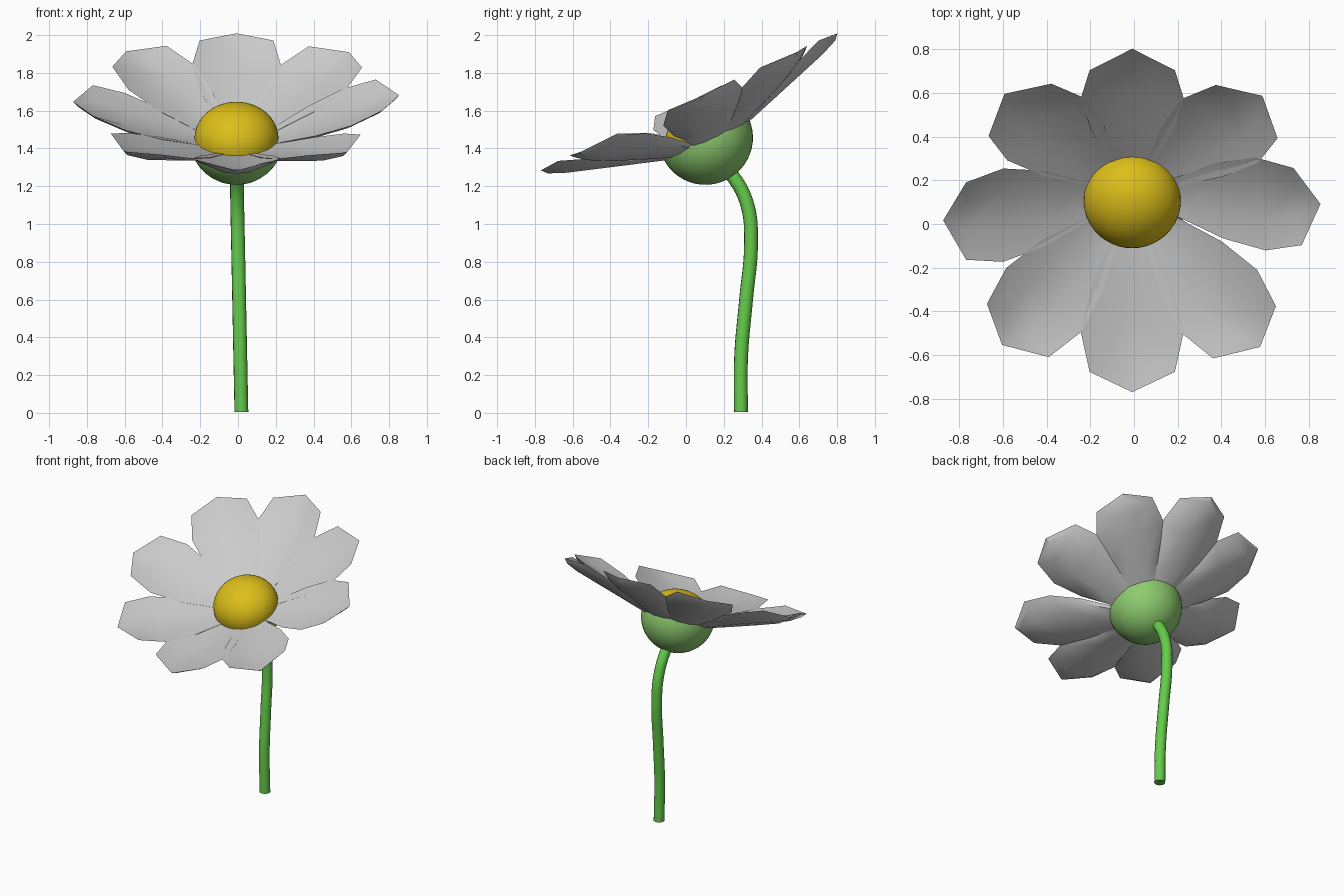
import bpy, bmesh
from math import radians
from mathutils import Matrix, Vector

if "Cube" in bpy.data.objects:
    bpy.data.objects.remove(bpy.data.objects["Cube"])

# Frame of the tilted flower head (local z is the flower axis)
HEAD = Matrix.Translation((-0.008, 0.105, 1.455)) @ Matrix.Rotation(radians(24.8), 4, 'X')


def material(name, color):
    m = bpy.data.materials.new(name)
    m.diffuse_color = (*color, 1)
    m.use_nodes = True
    m.node_tree.nodes["Principled BSDF"].inputs["Base Color"].default_value = m.diffuse_color
    return m


def add_object(name, bm, matrix, mat=None, angle=40):
    me = bpy.data.meshes.new(name)
    bmesh.ops.recalc_face_normals(bm, faces=bm.faces)
    bm.to_mesh(me)
    bm.free()
    ob = bpy.data.objects.new(name, me)
    bpy.context.collection.objects.link(ob)
    ob.matrix_world = matrix
    if mat:
        me.materials.append(mat)
    smooth(ob, angle)
    return ob


def smooth(ob, angle):
    bpy.ops.object.select_all(action='DESELECT')
    ob.select_set(True)
    bpy.context.view_layer.objects.active = ob
    bpy.ops.object.shade_smooth_by_angle(angle=radians(angle))


def half_ball(name, radius, height, side, mat):
    bm = bmesh.new()
    bmesh.ops.create_uvsphere(bm, u_segments=40, v_segments=24, radius=1)
    geom = bm.verts[:] + bm.edges[:] + bm.faces[:]
    bmesh.ops.bisect_plane(bm, geom=geom, dist=1e-4, plane_co=(0, 0, 0),
                           plane_no=(0, 0, side), clear_inner=True)
    bmesh.ops.holes_fill(bm, edges=[e for e in bm.edges if e.is_boundary])
    bmesh.ops.scale(bm, vec=(radius, radius, height), verts=bm.verts)
    return add_object(name, bm, HEAD, mat)


def petal_mesh():
    # rows from base outwards: distance, half width, edge rise
    rows = [(0.14, 0.07, 0.0), (0.25, 0.12, 0.008), (0.40, 0.19, 0.018),
            (0.59, 0.235, 0.03), (0.76, 0.195, 0.04)]
    bm = bmesh.new()

    def layer(width, shift, drop):
        grid = []
        for r, w, rise in rows:
            z = (r - 0.2) * 0.318 - drop
            grid.append([bm.verts.new((r - shift, s * w * width,
                         z + (rise if abs(s) == 1 else -0.006)))
                         for s in (-1, -0.4, 0.4, 1)])
        tip = bm.verts.new((0.865 - 1.8 * shift, 0, 0.211 - drop))
        for a, b in zip(grid, grid[1:]):
            for i in range(3):
                bm.faces.new((a[i], a[i + 1], b[i + 1], b[i]))
        for i in range(3):
            bm.faces.new((grid[-1][i], grid[-1][i + 1], tip))
        return ([g[0] for g in grid] + [tip] + [g[3] for g in reversed(grid)]
                + [grid[0][2], grid[0][1]])

    # cupped upper face, smaller lower face, slanted rim between them
    top = layer(1, 0, 0)
    low = layer(0.84, 0.015, 0.03)
    n = len(top)
    for i in range(n):
        j = (i + 1) % n
        bm.faces.new((top[i], top[j], low[j], low[i]))
    return bm


# Petals
angles = [5.5, 46.5, 90, 132.5, 180, 226.5, 270, 312.5]
for k, a in enumerate(angles):
    add_object(f"petal_{k + 1}", petal_mesh(), HEAD @ Matrix.Rotation(radians(a), 4, 'Z'))

# Yellow centre and green cup beneath the petals
half_ball("flower_centre", 0.222, 0.185, 1, material("yellow", (0.72, 0.52, 0.01)))
half_ball("flower_cup", 0.25, 0.247, -1, material("light_green", (0.27, 0.6, 0.16)))

# Curved stem
path = [(0.018, 0.291, 0.005), (0.012, 0.292, 0.3), (0.006, 0.318, 0.6), (0.0, 0.344, 0.9),
        (-0.004, 0.325, 1.1), (-0.006, 0.25, 1.25), (-0.008, 0.17, 1.33)]
cu = bpy.data.curves.new("stem", 'CURVE')
cu.dimensions = '3D'
cu.bevel_depth = 0.037
cu.bevel_resolution = 4
cu.use_fill_caps = True
cu.resolution_u = 8
sp = cu.splines.new('BEZIER')
sp.bezier_points.add(len(path) - 1)
for p, co in zip(sp.bezier_points, path):
    p.co = Vector(co)
    p.handle_left_type = p.handle_right_type = 'AUTO'
stem = bpy.data.objects.new("stem", cu)
bpy.context.collection.objects.link(stem)
bpy.ops.object.select_all(action='DESELECT')
stem.select_set(True)
bpy.context.view_layer.objects.active = stem
bpy.ops.object.convert(target='MESH')
stem = bpy.context.view_layer.objects.active
stem.data.materials.clear()
stem.data.materials.append(material("stem_green", (0.13, 0.6, 0.07)))
smooth(stem, 40)
